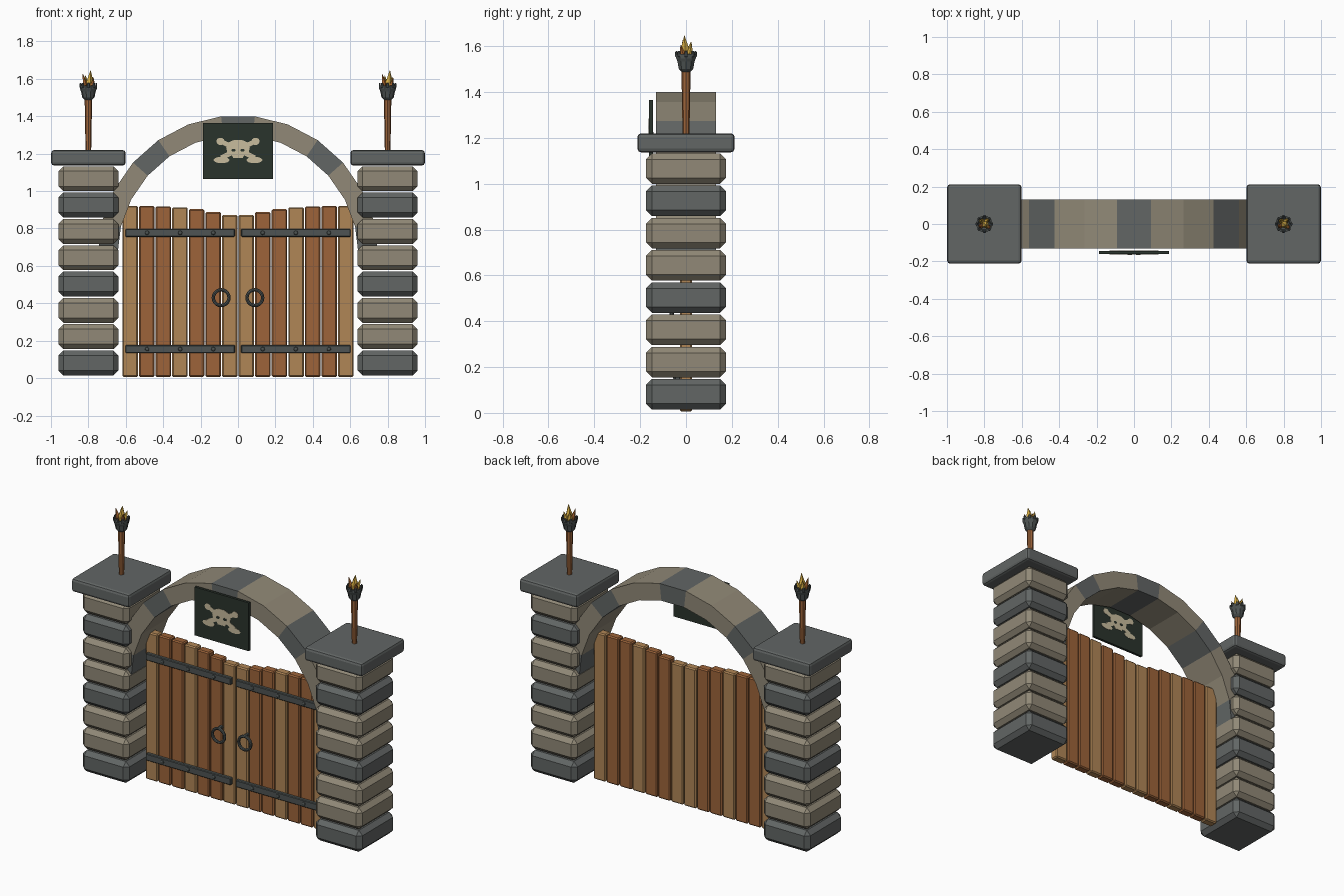
import bpy, bmesh, math
from mathutils import Vector

cube = bpy.data.objects.get("Cube")
if cube:
    bpy.data.objects.remove(cube, do_unlink=True)


def material(name, hex_code):
    """Flat colour from an sRGB hex code."""
    def linear(c):
        return c / 12.92 if c <= 0.04045 else ((c + 0.055) / 1.055) ** 2.4
    rgb = [linear(int(hex_code[i:i + 2], 16) / 255) for i in (0, 2, 4)]
    m = bpy.data.materials.new(name)
    m.use_nodes = True
    m.diffuse_color = (*rgb, 1)
    m.node_tree.nodes["Principled BSDF"].inputs["Base Color"].default_value = (*rgb, 1)
    return m


TAN = material("tan stone", "918977")
GREY = material("grey stone", "626665")
LIGHT = material("light wood", "B08656")
DARK = material("dark wood", "9D643A")
IRON = material("iron", "4E5453")
CLOTH = material("sign green black", "2A332C")
BONE = material("bone", "C8BC9E")
YELLOW = material("flame yellow", "D6AC42")
ORANGE = material("flame orange", "A8652F")


def finish(name, bm, mats, loc=(0, 0, 0), rot=(0, 0, 0)):
    bmesh.ops.recalc_face_normals(bm, faces=bm.faces[:])
    mesh = bpy.data.meshes.new(name)
    bm.to_mesh(mesh)
    bm.free()
    for m in mats:
        mesh.materials.append(m)
    ob = bpy.data.objects.new(name, mesh)
    ob.location, ob.rotation_euler = loc, rot
    bpy.context.scene.collection.objects.link(ob)
    return ob


def box(name, loc, size, mat, bevel=0, segments=1, rot=(0, 0, 0)):
    bm = bmesh.new()
    bmesh.ops.create_cube(bm, size=1)
    bmesh.ops.scale(bm, vec=size, verts=bm.verts[:])
    if bevel:
        bmesh.ops.bevel(bm, geom=bm.edges[:], offset=bevel, segments=segments,
                        profile=0.5, affect='EDGES')
    return finish(name, bm, [mat], loc, rot)


def lathe(name, loc, profile, sides, mat, lean=(0, 0), rot=(0, 0, 0)):
    """Turned shape from (radius, height) pairs; lean shifts the last ring."""
    bm = bmesh.new()
    rings = []
    for k, (r, z) in enumerate(profile):
        dx, dy = lean if k == len(profile) - 1 else (0, 0)
        rings.append([bm.verts.new((r * math.cos(math.tau * i / sides) + dx,
                                    r * math.sin(math.tau * i / sides) + dy, z))
                      for i in range(sides)])
    for a, b in zip(rings, rings[1:]):
        for i in range(sides):
            j = (i + 1) % sides
            bm.faces.new((a[i], a[j], b[j], b[i]))
    bm.faces.new(rings[0])
    bm.faces.new(rings[-1])
    return finish(name, bm, [mat], loc, rot)


def plate(name, points, y, depth, mat):
    """Flat outline of (x, z) points, extruded along y."""
    bm = bmesh.new()
    face = bm.faces.new([bm.verts.new((x, y - depth / 2, z)) for x, z in points])
    new = bmesh.ops.extrude_face_region(bm, geom=[face])["geom"]
    bmesh.ops.translate(bm, vec=(0, depth, 0),
                        verts=[g for g in new if isinstance(g, bmesh.types.BMVert)])
    return finish(name, bm, [mat])


def disc(cx, cz, rx, rz, n=10):
    return [(cx + rx * math.cos(math.tau * i / n), cz + rz * math.sin(math.tau * i / n))
            for i in range(n)]


# Stone pillars with caps
for side, s in (("left", 1), ("right", -1)):
    for i in range(8):
        box(f"{side}_pillar_block_{i + 1}", (0.8 * s, 0, 0.081 + 0.1407 * i),
            (0.32, 0.35, 0.133), TAN if i % 3 else GREY, 0.026)
    box(f"{side}_pillar_cap", (0.8 * s, 0, 1.178), (0.398, 0.424, 0.083), GREY, 0.016, 2)

# Stone arch of thirteen wedge blocks
bm = bmesh.new()
count, outer, inner, half = 13, 0.75, 0.645, 0.13
sections = []
for i in range(count + 1):
    a = math.pi * i / count
    sections.append([bm.verts.new((r * math.cos(a), y, 0.655 + r * math.sin(a)))
                     for r, y in ((outer, -half), (outer, half), (inner, half), (inner, -half))])
for i in range(count):
    for k in range(4):
        n = (k + 1) % 4
        f = bm.faces.new((sections[i][k], sections[i][n], sections[i + 1][n], sections[i + 1][k]))
        f.material_index = 0 if i % 3 else 1
for end in (sections[0], sections[-1]):
    bm.faces.new(end).material_index = 1
finish("stone_arch", bm, [TAN, GREY])

# Gate leaves: planks, straps, rivets and ring handles
plank_tops = (0.872, 0.888, 0.904, 0.913, 0.918, 0.921, 0.921)
for side, s in (("left", 1), ("right", -1)):
    for i, top in enumerate(plank_tops):
        box(f"{side}_gate_plank_{i + 1}", (s * (0.0443 + 0.0887 * i), 0, (top + 0.006) / 2),
            (0.083, 0.054, top - 0.006), DARK if i % 3 else LIGHT, 0.007)
    for level, z in (("lower", 0.155), ("upper", 0.777)):
        box(f"{side}_{level}_strap", (0.309 * s, -0.037, z), (0.585, 0.024, 0.043), IRON, 0.004)
        for k in range(3):
            lathe(f"{side}_{level}_rivet_{k + 1}", (s * (0.132 + 0.177 * k), -0.048, z),
                  [(0.012, 0), (0.01, 0.005), (0.004, 0.008)], 8, IRON,
                  rot=(math.pi / 2, 0, 0))
    bpy.ops.mesh.primitive_torus_add(location=(0.09 * s, -0.062, 0.43),
                                     rotation=(math.pi / 2, 0, 0), major_radius=0.042,
                                     minor_radius=0.009, major_segments=20, minor_segments=8)
    ring = bpy.context.object
    ring.name = f"{side}_ring_handle"
    ring.data.materials.append(IRON)
    box(f"{side}_handle_mount", (0.09 * s, -0.042, 0.472), (0.02, 0.034, 0.016), IRON, 0.003)

# Hanging sign, with a bone emblem showing on both faces
sy = -0.153
box("hanging_sign", (0, sy, 1.214), (0.372, 0.016, 0.3), CLOTH)
for side, s in (("left", 1), ("right", -1)):
    a, b = Vector((-0.09 * s, 1.265)), Vector((0.09 * s, 1.178))
    mid, d = (a + b) / 2, b - a
    box(f"{side}_crossed_bone", (mid.x, sy, mid.y), (d.length, 0.02, 0.026), BONE,
        rot=(0, -math.atan2(d.y, d.x), 0))
    plate(f"{side}_upper_bone_end", disc(0.094 * s, 1.266, 0.022, 0.02), sy, 0.02, BONE)
    plate(f"{side}_lower_bone_end", disc(0.088 * s, 1.166, 0.043, 0.018), sy, 0.02, BONE)
skull_half = [(0.025, 1.176), (0.036, 1.196), (0.058, 1.208), (0.063, 1.235),
              (0.048, 1.262), (0.02, 1.274)]
plate("skull_emblem", skull_half + [(-x, z) for x, z in reversed(skull_half)], sy, 0.02, BONE)
for side, s in (("left", 1), ("right", -1)):
    plate(f"{side}_eye_socket", disc(0.024 * s, 1.218, 0.012, 0.008), sy, 0.023, CLOTH)

# Torches: shaft, iron basket with teeth, flames
flames = [  # position, height, width, lean, colour
    ((0.006, -0.004), 0.098, 0.021, (0.006, -0.003), YELLOW),
    ((-0.012, 0.014), 0.07, 0.016, (-0.004, 0.008), YELLOW),
    ((0.012, 0.016), 0.062, 0.015, (0.012, 0.008), YELLOW),
    ((-0.018, -0.01), 0.078, 0.014, (-0.012, -0.004), ORANGE),
    ((0.021, -0.014), 0.058, 0.012, (0.008, -0.01), ORANGE),
]
for side, s in (("left", 1), ("right", -1)):
    x = 0.8 * s
    lathe(f"{side}_torch_shaft", (x, 0, 1.21), [(0.015, 0), (0.02, 0.285)], 8, DARK)
    lathe(f"{side}_torch_basket", (x, 0, 1.487),
          [(0.019, 0), (0.033, 0.014), (0.039, 0.045), (0.045, 0.06),
           (0.045, 0.078), (0.036, 0.078), (0.03, 0.062)], 10, IRON)
    for k in range(8):
        a = math.tau * k / 8
        box(f"{side}_basket_tooth_{k + 1}", (x + 0.042 * math.cos(a), 0.042 * math.sin(a), 1.565),
            (0.01, 0.015, 0.026), IRON, 0.003, rot=(0, 0, a))
    for k, ((dx, dy), h, w, lean, mat) in enumerate(flames):
        lathe(f"{side}_flame_{k + 1}", (x + dx, dy, 1.548),
              [(w * 0.7, 0), (w, h * 0.35), (0.001, h)], 5, mat, lean)
